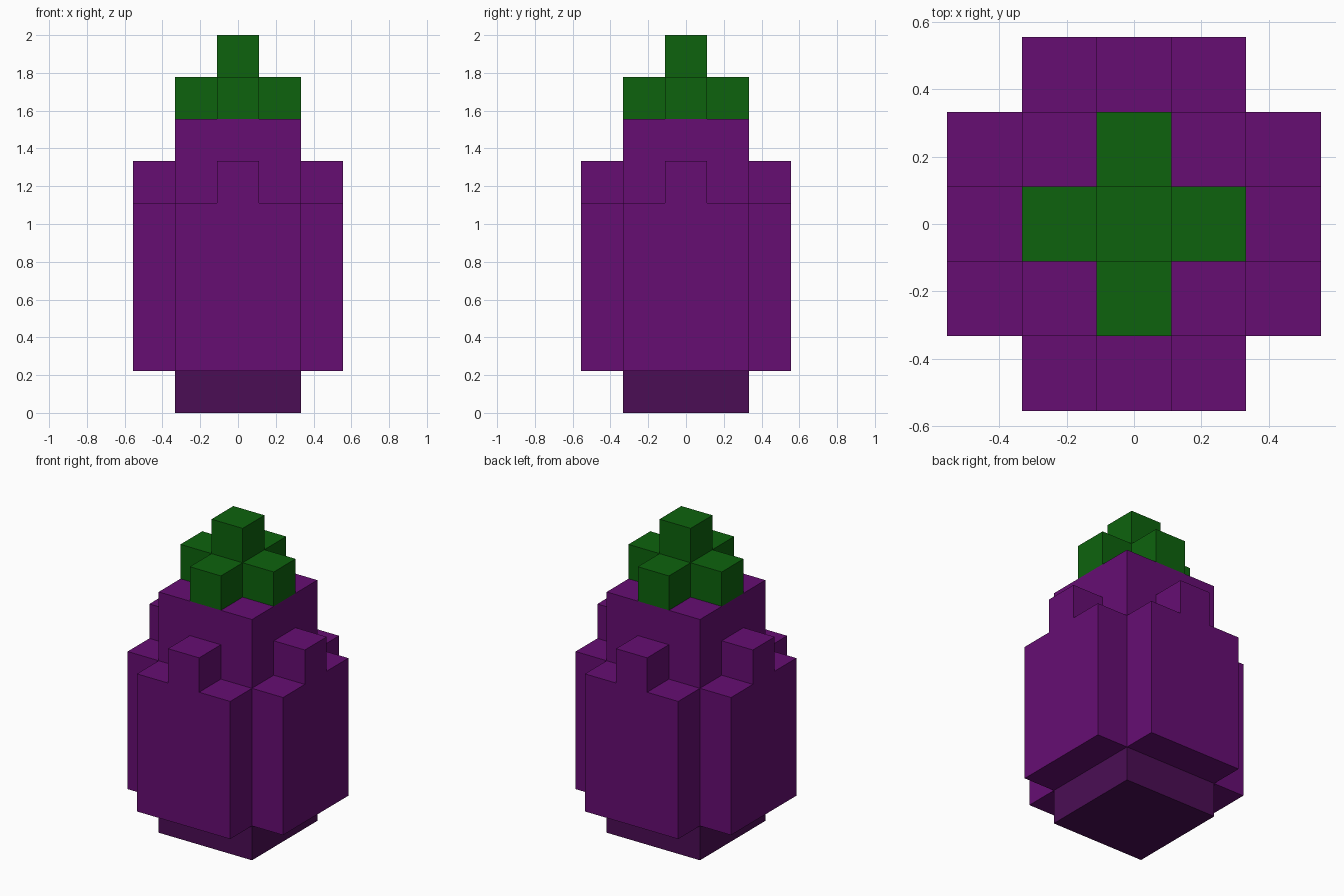
import bpy, bmesh
from math import pi
from mathutils import Matrix, Vector

cube = bpy.data.objects.get("Cube")
if cube:
    bpy.data.objects.remove(cube, do_unlink=True)

U = 2 / 9  # edge of one block


def material(name, rgb):
    mat = bpy.data.materials.new(name)
    mat.use_nodes = True
    colour = (*rgb, 1)
    mat.diffuse_color = colour
    mat.node_tree.nodes["Principled BSDF"].inputs["Base Color"].default_value = colour
    return mat


def prism(name, outline, depth, mat, matrix=Matrix()):
    """Extrude a flat outline (in blocks) along local z, then place it."""
    bm = bmesh.new()
    face = bm.faces.new([bm.verts.new((x, y, 0)) for x, y in outline])
    result = bmesh.ops.extrude_face_region(bm, geom=[face])
    top = [v for v in result["geom"] if isinstance(v, bmesh.types.BMVert)]
    bmesh.ops.translate(bm, verts=top, vec=(0, 0, depth))
    bmesh.ops.transform(bm, matrix=Matrix.Scale(U, 4) @ matrix, verts=bm.verts)
    bmesh.ops.recalc_face_normals(bm, faces=bm.faces)
    mesh = bpy.data.meshes.new(name)
    bm.to_mesh(mesh)
    bm.free()
    mesh.materials.append(mat)
    obj = bpy.data.objects.new(name, mesh)
    bpy.context.scene.collection.objects.link(obj)
    return obj


def square(half):
    return [(-half, -half), (half, -half), (half, half), (-half, half)]


def lift(z):
    return Matrix.Translation((0, 0, z))


purple = material("purple skin", (0.133, 0.004, 0.171))
dark_purple = material("dark purple base", (0.070, 0.004, 0.089))
green = material("leaf green", (0.004, 0.124, 0.004))

# Body: dark foot and tall square core
prism("base", square(1.5), 1, dark_purple)
prism("core", square(1.5), 6, purple, lift(1))

# Four side panels, each with a raised middle block
panel = [(-1.5, 1), (1.5, 1), (1.5, 5), (0.5, 5), (0.5, 6),
         (-0.5, 6), (-0.5, 5), (-1.5, 5)]
upright = Matrix.Translation((0, -1.5, 0)) @ Matrix.Rotation(pi / 2, 4, "X")
for i, side in enumerate(("front", "left", "back", "right")):
    prism(side + "_panel", panel, 1, purple, Matrix.Rotation(i * pi / 2, 4, "Z") @ upright)

# Leafy crown: a cross of four leaves and a stem on top
cross = []
for i in range(4):
    turn = Matrix.Rotation(i * pi / 2, 2)
    for corner in ((0.5, -0.5), (1.5, -0.5), (1.5, 0.5)):
        cross.append(tuple(turn @ Vector(corner)))
prism("leaf_cross", cross, 1, green, lift(7))
prism("stem", square(0.5), 1, green, lift(8))
